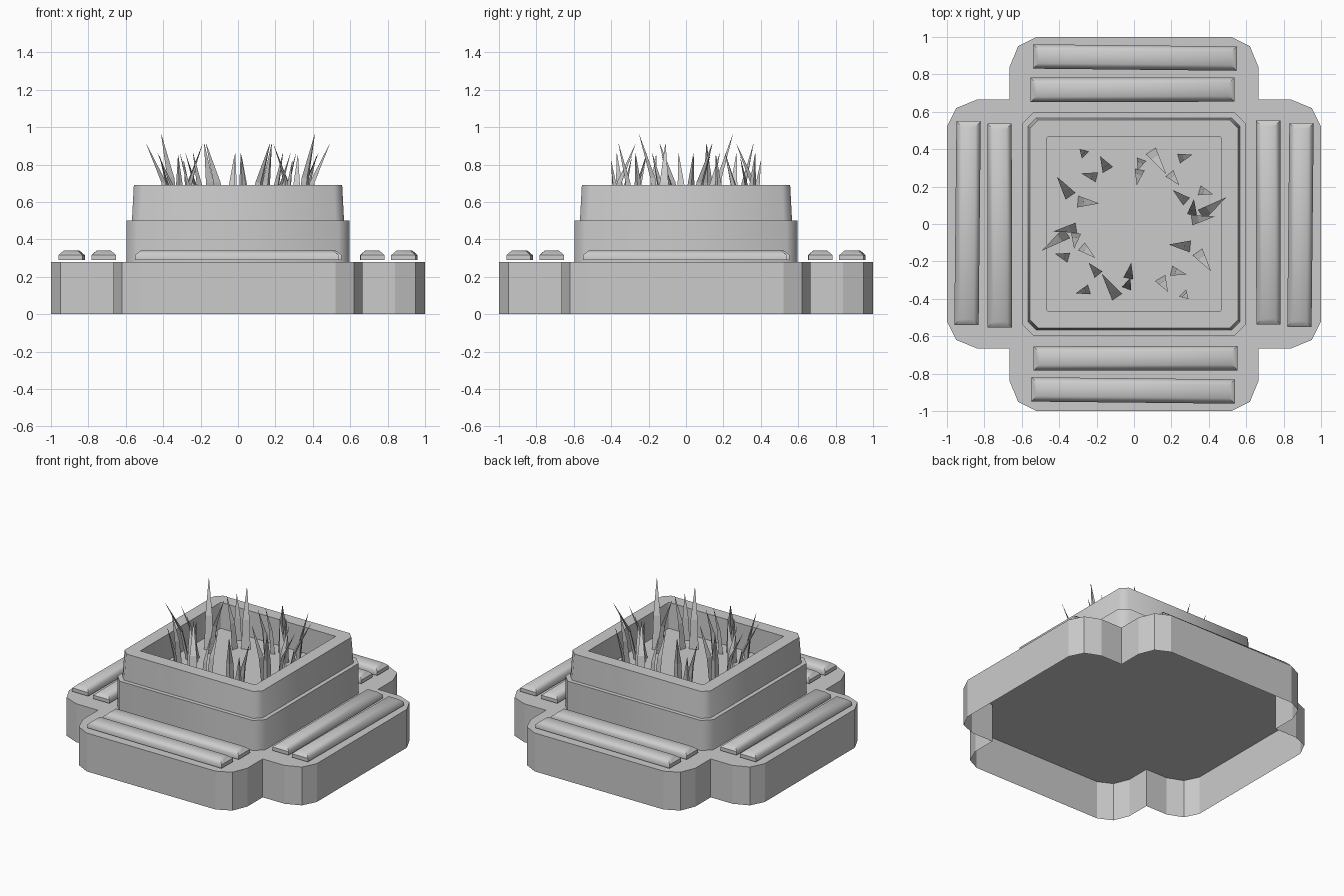
import bpy, bmesh, math
from mathutils import Vector, Matrix

if "Cube" in bpy.data.objects:
    bpy.data.objects.remove(bpy.data.objects["Cube"])


def make_object(name, bm, smooth=None):
    bmesh.ops.recalc_face_normals(bm, faces=bm.faces)
    me = bpy.data.meshes.new(name)
    bm.to_mesh(me)
    bm.free()
    ob = bpy.data.objects.new(name, me)
    bpy.context.collection.objects.link(ob)
    if smooth:
        bpy.ops.object.select_all(action='DESELECT')
        ob.select_set(True)
        bpy.context.view_layer.objects.active = ob
        bpy.ops.object.shade_smooth_by_angle(angle=math.radians(smooth))
    return ob


def loft(bm, rings, cap_start=False, cap_end=False):
    """Bridge closed rings of equal point count."""
    vs = [[bm.verts.new(p) for p in r] for r in rings]
    n = len(vs[0])
    for a, b in zip(vs, vs[1:]):
        for i in range(n):
            j = (i + 1) % n
            bm.faces.new((a[i], a[j], b[j], b[i]))
    if cap_start:
        bm.faces.new(vs[0][::-1])
    if cap_end:
        bm.faces.new(vs[-1])


def octagon(h, c, z):
    """Square of half width h with corners cut by c."""
    k = h - c
    return [(h, -k, z), (h, k, z), (k, h, z), (-k, h, z),
            (-h, k, z), (-h, -k, z), (-k, -h, z), (k, -h, z)]


def rect(hx, hy, z):
    return [Vector(p) for p in ((-hx, -hy, z), (hx, -hy, z), (hx, hy, z), (-hx, hy, z))]


# Cross-shaped base, open underneath
arm = [(0.665, -0.665), (0.84, -0.665), (0.95, -0.62), (1.0, -0.52),
       (1.0, 0.52), (0.95, 0.62), (0.84, 0.665)]
outline = []
for q in range(4):
    rot = Matrix.Rotation(q * math.pi / 2, 2)
    outline += [rot @ Vector(p) for p in arm]
bm = bmesh.new()
loft(bm, [[(p.x, p.y, z) for p in outline] for z in (0, 0.28)], cap_end=True)
base = make_object("base", bm)
# keep the open shell facing outward
if max(base.data.polygons, key=lambda f: f.area).normal.z < 0:
    base.data.flip_normals()

# Stepped planter box with rim and recessed soil
bm = bmesh.new()
loft(bm, [octagon(0.597, 0.06, 0.28), octagon(0.597, 0.06, 0.5),
          octagon(0.567, 0.045, 0.5), octagon(0.557, 0.045, 0.69),
          octagon(0.464, 0.003, 0.69), octagon(0.464, 0.003, 0.5)], cap_end=True)
planter = make_object("planter_box", bm, 50)

# Two bench slats on each arm, slightly crooked
for q, side in enumerate(("front", "right", "back", "left")):
    turn = Matrix.Rotation(q * math.pi / 2, 4, 'Z')
    for label, y, x, yaw in (("inner", -0.718, 0.008, 0.1), ("outer", -0.89, -0.005, -0.6)):
        bm = bmesh.new()
        loft(bm, [rect(0.545, 0.065, 0.29), rect(0.545, 0.065, 0.316),
                  rect(0.515, 0.036, 0.341)], True, True)
        place = Matrix.Translation((x, y, 0)) @ Matrix.Rotation(math.radians(yaw), 4, 'Z')
        bm.transform(turn @ place)
        make_object(f"{side}_{label}_slat", bm, 50)

# Grass blades: base x, y, tip x, y, tip height; repeated by a half turn
blades = [
    (-0.34, 0.15, -0.41, 0.25, 0.96), (-0.30, 0.12, -0.19, 0.11, 0.91),
    (-0.31, -0.02, -0.43, -0.04, 0.86), (-0.36, -0.05, -0.49, -0.14, 0.91),
    (-0.31, -0.05, -0.32, -0.13, 0.85), (-0.28, -0.12, -0.21, -0.18, 0.86),
    (-0.35, -0.18, -0.42, -0.16, 0.85), (-0.19, -0.27, -0.24, -0.21, 0.86),
    (-0.09, -0.39, -0.17, -0.27, 0.91), (-0.03, -0.29, -0.015, -0.21, 0.86),
    (-0.04, -0.345, -0.02, -0.29, 0.84), (-0.24, -0.35, -0.31, -0.37, 0.86),
    (-0.20, 0.25, -0.28, 0.27, 0.86), (-0.26, 0.37, -0.29, 0.40, 0.82),
    (-0.14, 0.29, -0.18, 0.36, 0.91),
]
bm = bmesh.new()
for half in (1, -1):
    for bx, by, tx, ty, h in blades:
        foot = Vector((bx, by, 0.5)) * 1.0
        lean = Vector((tx - bx, ty - by, 0))
        d = lean.normalized()
        side = Vector((-d.y, d.x, 0))
        w = 0.026 if h < 0.9 else 0.031
        rings = []
        for t, s, k in ((0, 0, 1), (0.5, 0.28, 0.75), (1, 1, 0.04)):
            c = foot + lean * s + Vector((0, 0, (h - 0.5) * t))
            pts = [c + side * w * k, c - side * w * k, c + d * w * 0.7 * k]
            rings.append([(p.x * half, p.y * half, p.z) for p in pts])
        loft(bm, rings, cap_end=True)
make_object("grass_blades", bm)
